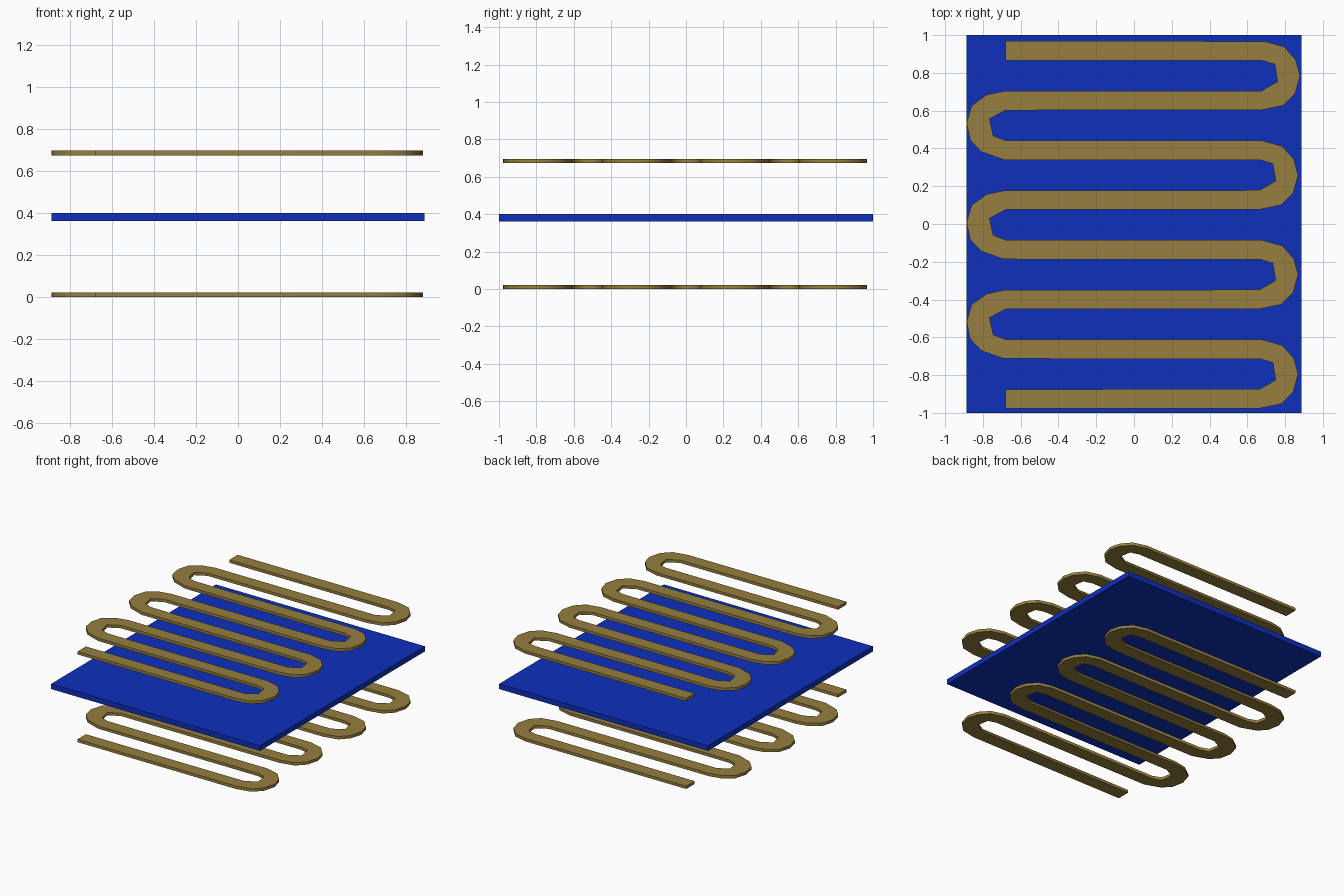
import bpy, bmesh
from math import radians

if "Cube" in bpy.data.objects:
    bpy.data.objects.remove(bpy.data.objects["Cube"])

def material(name, color):
    m = bpy.data.materials.new(name)
    m.diffuse_color = color
    m.use_nodes = True
    m.node_tree.nodes["Principled BSDF"].inputs["Base Color"].default_value = m.diffuse_color
    return m

def add_prism(name, outline, z0, z1, mat):
    """Extrude a flat outline between two heights."""
    bm = bmesh.new()
    face = bm.faces.new([bm.verts.new((x, y, z0)) for x, y in outline])
    ext = bmesh.ops.extrude_face_region(bm, geom=[face])
    top = [v for v in ext["geom"] if isinstance(v, bmesh.types.BMVert)]
    bmesh.ops.translate(bm, verts=top, vec=(0, 0, z1 - z0))
    bmesh.ops.recalc_face_normals(bm, faces=bm.faces)
    bmesh.ops.triangulate(bm, faces=[f for f in bm.faces if len(f.verts) > 4])
    me = bpy.data.meshes.new(name)
    bm.to_mesh(me)
    bm.free()
    me.materials.append(mat)
    ob = bpy.data.objects.new(name, me)
    bpy.context.collection.objects.link(ob)
    return ob

blue = material("plate_blue", (0.004, 0.029, 0.5, 1))
brass = material("coil_brass", (0.305, 0.21, 0.049, 1))

# Bend profiles, y relative to the middle between two runs
RIGHT_OUT = [(.68, .182), (.785, .153), (.847, .083), (.869, 0), (.843, -.095), (.78, -.158), (.665, -.182)]
RIGHT_IN = [(.67, .08), (.735, .06), (.75, -.031), (.665, -.08)]
LEFT_OUT = [(-.685, .182), (-.78, .162), (-.86, .104), (-.886, .014), (-.868, -.077), (-.81, -.139), (-.69, -.182)]
LEFT_IN = [(-.68, .08), (-.765, .035), (-.745, -.055), (-.68, -.08)]

# Serpentine outline: walk both edges through seven bends
PITCH, FIRST, HALF, END = 0.2633, 0.917, 0.051, -0.68
edge_a, edge_b = [(END, FIRST + HALF)], [(END, FIRST - HALF)]
for i in range(7):
    mid = FIRST - PITCH * (i + 0.5)
    a, b = (LEFT_IN, LEFT_OUT) if i % 2 else (RIGHT_OUT, RIGHT_IN)
    dx = 0.01 if i == 0 else 0
    edge_a += [(x + dx, mid + y) for x, y in a]
    edge_b += [(x + dx, mid + y) for x, y in b]
last = FIRST - 7 * PITCH
edge_a.append((END, last - HALF))
edge_b.append((END, last + HALF))
coil = edge_a + edge_b[::-1]

# Two coils with softly shaded bends, and the plate between them
for name, z in (("lower_coil", 0.0), ("upper_coil", 0.674)):
    ob = add_prism(name, coil, z, z + 0.022, brass)
    bpy.ops.object.select_all(action='DESELECT')
    ob.select_set(True)
    bpy.context.view_layer.objects.active = ob
    bpy.ops.object.shade_smooth_by_angle(angle=radians(80))
add_prism("plate", [(-.888, -1), (.888, -1), (.888, 1), (-.888, 1)], 0.361, 0.401, blue)
